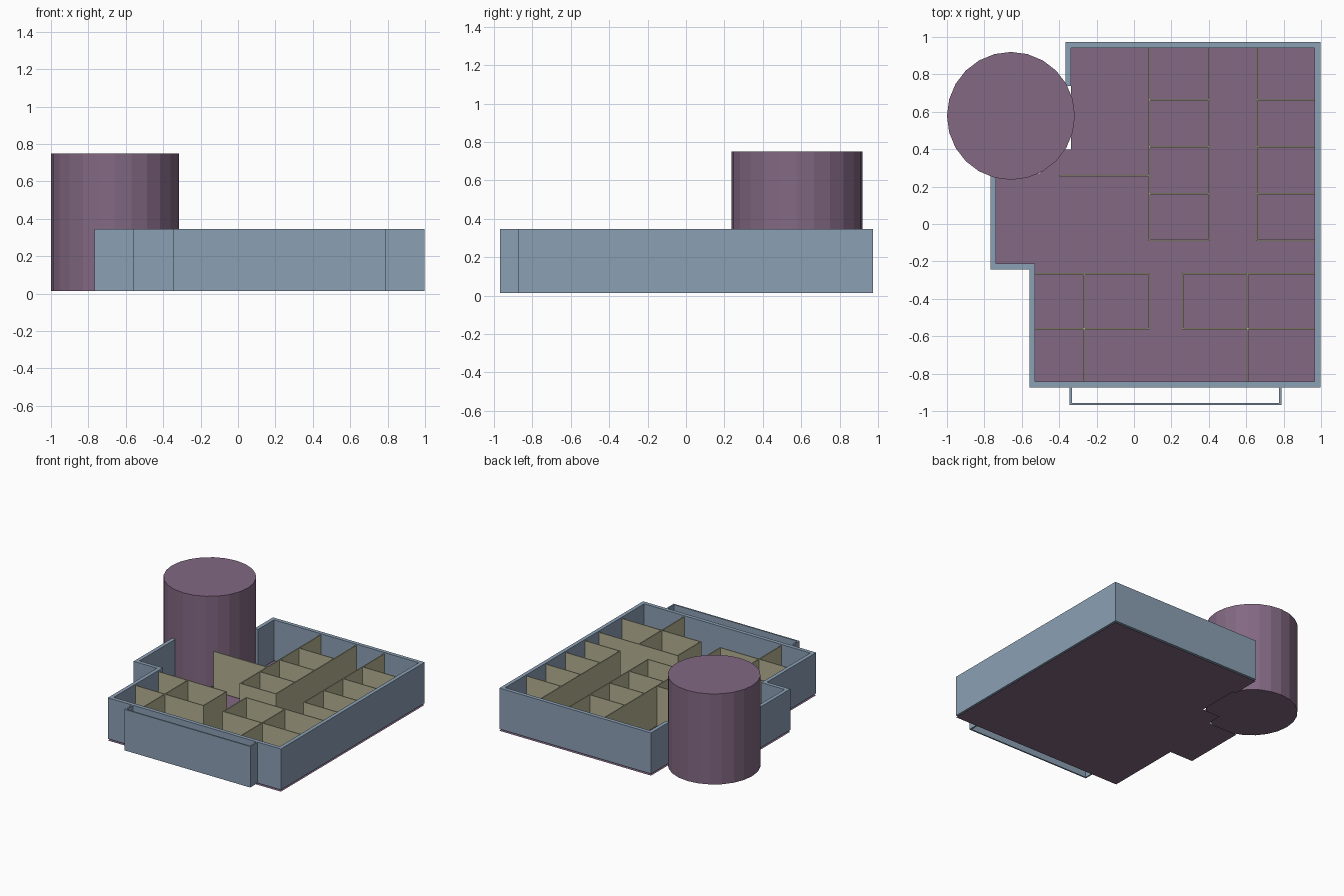
import bpy, bmesh
from mathutils import Vector

if "Cube" in bpy.data.objects:
    bpy.data.objects.remove(bpy.data.objects["Cube"])

BASE, WALL_TOP, PART_TOP = 0.014, 0.347, 0.337


def material(name, rgb):
    m = bpy.data.materials.new(name)
    m.diffuse_color = (*rgb, 1)
    m.use_nodes = True
    m.node_tree.nodes["Principled BSDF"].inputs["Base Color"].default_value = m.diffuse_color
    return m


BLUE = material("slate blue", (0.26, 0.35, 0.46))
PURPLE = material("dusty purple", (0.225, 0.14, 0.225))
OLIVE = material("pale olive", (0.46, 0.44, 0.29))


def finish(name, bm, mat):
    bmesh.ops.recalc_face_normals(bm, faces=bm.faces)
    mesh = bpy.data.meshes.new(name)
    bm.to_mesh(mesh)
    bm.free()
    mesh.materials.append(mat)
    ob = bpy.data.objects.new(name, mesh)
    bpy.context.collection.objects.link(ob)
    return ob


def extrude_outline(name, pts, z0, z1, mat):
    bm = bmesh.new()
    face = bm.faces.new([bm.verts.new((x, y, z0)) for x, y in pts])
    if z1 > z0:
        new = bmesh.ops.extrude_face_region(bm, geom=[face], use_keep_orig=True)["geom"]
        up = [v for v in new if isinstance(v, bmesh.types.BMVert)]
        bmesh.ops.translate(bm, verts=up, vec=(0, 0, z1 - z0))
    elif face.normal.z < 0:
        face.normal_flip()
    return finish(name, bm, mat)


def wall_run(name, path, thick, mat):
    """Mitred wall along an axis-aligned path, thickness added to its right side."""
    pts = [Vector(p) for p in path]
    norms = []
    for a, b in zip(pts, pts[1:]):
        d = (b - a).normalized()
        norms.append(Vector((d.y, -d.x)))
    inner = [pts[0] + norms[0] * thick]
    inner += [p + (n + m) * thick for p, n, m in zip(pts[1:-1], norms, norms[1:])]
    inner.append(pts[-1] + norms[-1] * thick)
    extrude_outline(name, [tuple(p) for p in pts + inner[::-1]], BASE, WALL_TOP, mat)


# Outer walls, clockwise in two runs meeting at the back right corner
corners = [(-0.367, 0.737), (-0.367, 0.973), (0.997, 0.973), (0.997, -0.873),
           (-0.559, -0.873), (-0.559, -0.243), (-0.768, -0.243), (-0.768, 0.27)]
wall_run("outer_wall", corners, 0.031, BLUE)

# Thin balcony parapet on the front
wall_run("front_parapet", [(0.788, -0.873), (0.788, -0.968), (-0.344, -0.968),
                           (-0.344, -0.873)], 0.012, BLUE)

# Floor sheet, stepped where it meets the tower
floor_pts = corners[:0:-1] + [(-0.367, 0.737), (-0.338, 0.737), (-0.338, 0.397),
                              (-0.5, 0.397), (-0.5, 0.27)]
# order: start at left wall end, go round to the back left corner, then the step
floor = extrude_outline("floor", floor_pts, 0, 0, PURPLE)
if floor.data.polygons[0].normal.z < 0:
    floor.data.flip_normals()

# Round tower
bm = bmesh.new()
bmesh.ops.create_cone(bm, cap_ends=True, segments=24, radius1=0.342, radius2=0.342,
                      depth=0.75 - BASE)
bmesh.ops.translate(bm, verts=bm.verts, vec=(-0.658, 0.578, (0.75 + BASE) / 2))
finish("round_tower", bm, PURPLE)

# Room partitions: (x0, y0, x1, y1) centre lines
ROWS = (0.665, 0.414, 0.163, -0.086)
B, F, R, L = 0.942, -0.842, 0.966, -0.528
lines = [(x, ROWS[-1], x, B) for x in (0.082, 0.401, 0.655)]
for y in ROWS:
    lines += [(0.082, y, 0.401, y), (0.655, y, R, y)]
lines.append((-0.395, 0.259, 0.082, 0.259))
for y in (-0.265, -0.559):
    lines += [(L, y, 0.082, y), (0.26, y, R, y)]
lines += [(x, -0.559, x, -0.265) for x in (0.082, 0.26)]
lines += [(x, F, x, -0.265) for x in (-0.266, 0.609)]

h = 0.004
for i, (x0, y0, x1, y1) in enumerate(lines):
    # cross walls stop a hair lower so joints do not overlap
    top = PART_TOP - (0.0005 if y0 == y1 else 0)
    extrude_outline(f"partition_{i + 1}", [(x0 - h, y0 - h), (x1 + h, y0 - h),
                    (x1 + h, y1 + h), (x0 - h, y1 + h)], BASE, top, OLIVE)
